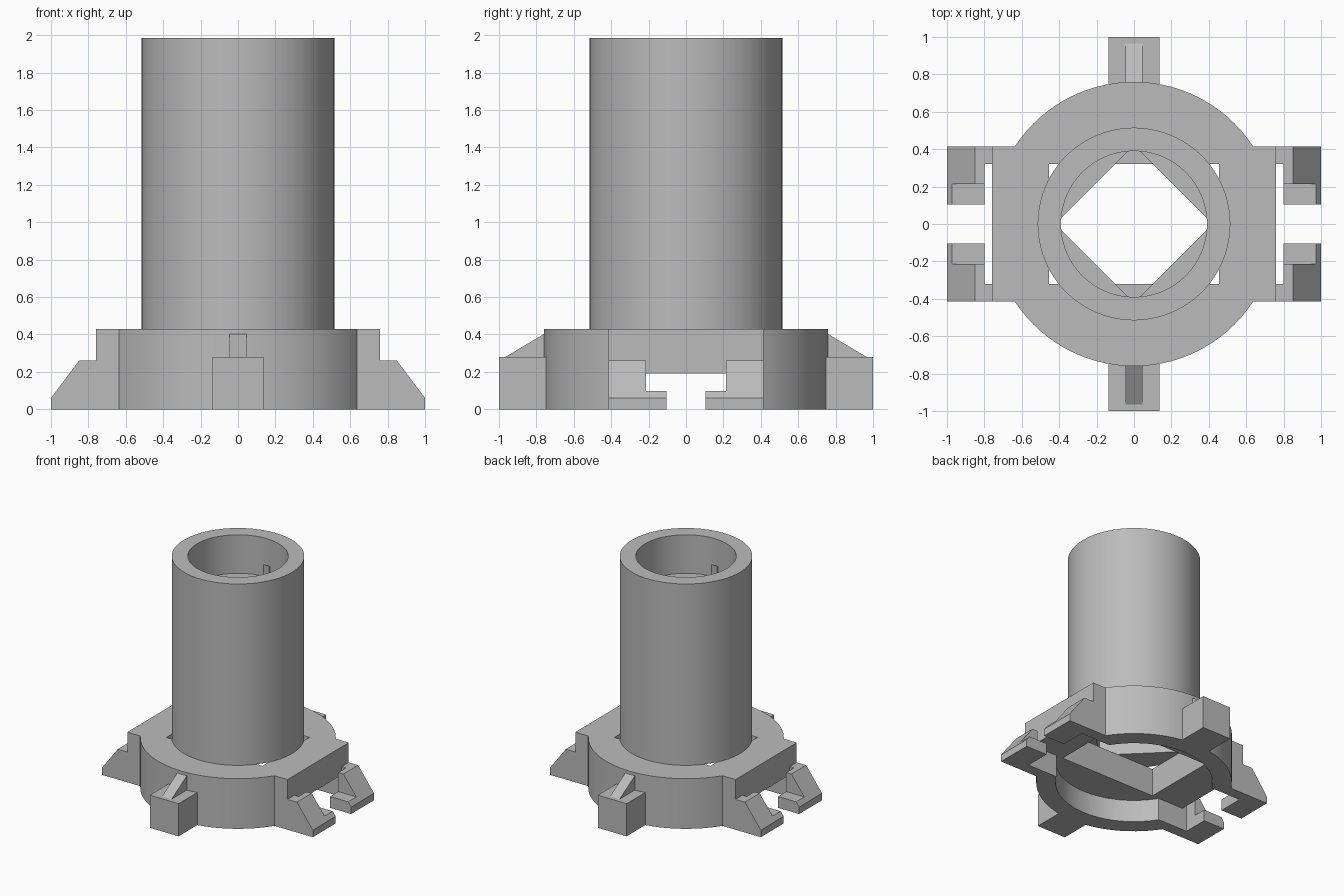
import bpy
import bmesh
from math import radians, pi
from mathutils import Matrix

cube = bpy.data.objects.get("Cube")
if cube:
    bpy.data.objects.remove(cube, do_unlink=True)

GREY = (0.5, 0.5, 0.5, 1)
grey = bpy.data.materials.new("matte grey")
grey.use_nodes = True
grey.diffuse_color = GREY
grey.node_tree.nodes["Principled BSDF"].inputs["Base Color"].default_value = GREY


def add_object(name, bm):
    mesh = bpy.data.meshes.new(name)
    bmesh.ops.recalc_face_normals(bm, faces=bm.faces)
    bm.to_mesh(mesh)
    bm.free()
    obj = bpy.data.objects.new(name, mesh)
    mesh.materials.append(grey)
    bpy.context.collection.objects.link(obj)
    return obj


def cylinder(name, radius, z0, z1, sides=96, turn=0):
    bm = bmesh.new()
    bmesh.ops.create_cone(bm, cap_ends=True, segments=sides, radius1=radius, radius2=radius,
                          depth=z1 - z0,
                          matrix=Matrix.Translation((0, 0, (z0 + z1) / 2)) @ Matrix.Rotation(turn, 4, 'Z'))
    return add_object(name, bm)


def prism(name, points, axis, a, b):
    """Extrude a 2D outline along axis 'X' (points are y, z) or 'Y' (points are x, z)."""
    bm = bmesh.new()
    place = (lambda u, v: (a, u, v)) if axis == 'X' else (lambda u, v: (u, a, v))
    face = bm.faces.new([bm.verts.new(place(u, v)) for u, v in points])
    out = bmesh.ops.extrude_face_region(bm, geom=[face])
    verts = [g for g in out["geom"] if isinstance(g, bmesh.types.BMVert)]
    shift = (b - a, 0, 0) if axis == 'X' else (0, b - a, 0)
    bmesh.ops.translate(bm, verts=verts, vec=shift)
    return add_object(name, bm)


def box(name, x0, x1, y0, y1, z0, z1):
    return prism(name, [(x0, z0), (x1, z0), (x1, z1), (x0, z1)], 'Y', y0, y1)


def combine(target, other, operation):
    mod = target.modifiers.new("cut", 'BOOLEAN')
    mod.operation = operation
    mod.solver = 'EXACT'
    mod.object = other
    bpy.context.view_layer.objects.active = target
    bpy.ops.object.modifier_apply(modifier=mod.name)
    bpy.data.objects.remove(other, do_unlink=True)


def smooth(obj):
    bpy.ops.object.select_all(action='DESELECT')
    obj.select_set(True)
    bpy.context.view_layer.objects.active = obj
    bpy.ops.object.shade_smooth_by_angle(angle=radians(30))


# Base: round housing with square side flanges, hollow underneath
TOP, CEILING = 0.43, 0.19
base = cylinder("base_housing", 0.76, 0, TOP)
combine(base, box("flange", -0.76, 0.76, -0.415, 0.415, 0, TOP), 'UNION')
combine(base, cylinder("cavity", 0.61, -0.1, CEILING), 'DIFFERENCE')
combine(base, box("side_slot", -0.9, 0.9, -0.32, 0.32, -0.2, CEILING), 'DIFFERENCE')
combine(base, box("window", -0.455, 0.455, -0.32, 0.32, 0.1, 0.6), 'DIFFERENCE')
smooth(base)

# Tube: round bore at the top, diamond opening below the inner ledge
HEIGHT, LEDGE = 1.985, 1.655
tube = cylinder("tube", 0.515, TOP, HEIGHT)
combine(tube, cylinder("bore", 0.39, LEDGE, HEIGHT + 0.1), 'DIFFERENCE')
combine(tube, cylinder("diamond", 0.42, 0.3, LEDGE + 0.1, 4), 'DIFFERENCE')
smooth(tube)

# Four side clips: sloped block, link to the flange and a low inward foot
for sx, side in ((1, "left"), (-1, "right")):
    for sy, end in ((-1, "front"), (1, "back")):
        name = f"{end}_{side}_clip"
        slope = [(0.8, 0), (1, 0), (1, 0.06), (0.85, 0.26), (0.8, 0.26)]
        foot = [(0.8, 0), (1, 0), (1, 0.06), (0.972, 0.097), (0.8, 0.097)]
        link = [(0.76, 0), (0.8, 0), (0.8, 0.26), (0.76, 0.26)]
        for part, outline, y0, y1 in (("block", slope, 0.215, 0.415),
                                      ("foot", foot, 0.105, 0.215),
                                      ("link", link, 0.32, 0.415)):
            prism(f"{name}_{part}", [(sx * x, z) for x, z in outline], 'Y', sy * y0, sy * y1)

# Front and back tabs, each braced by a thin sloped rib
for sy, end in ((-1, "front"), (1, "back")):
    tab = [(0.745, 0), (1, 0), (1, 0.28), (0.745, 0.28)]
    rib = [(0.745, 0.28), (0.965, 0.28), (0.755, 0.405), (0.745, 0.405)]
    prism(f"{end}_tab", [(sy * y, z) for y, z in tab], 'X', -0.137, 0.137)
    prism(f"{end}_rib", [(sy * y, z) for y, z in rib], 'X', -0.045, 0.045)
